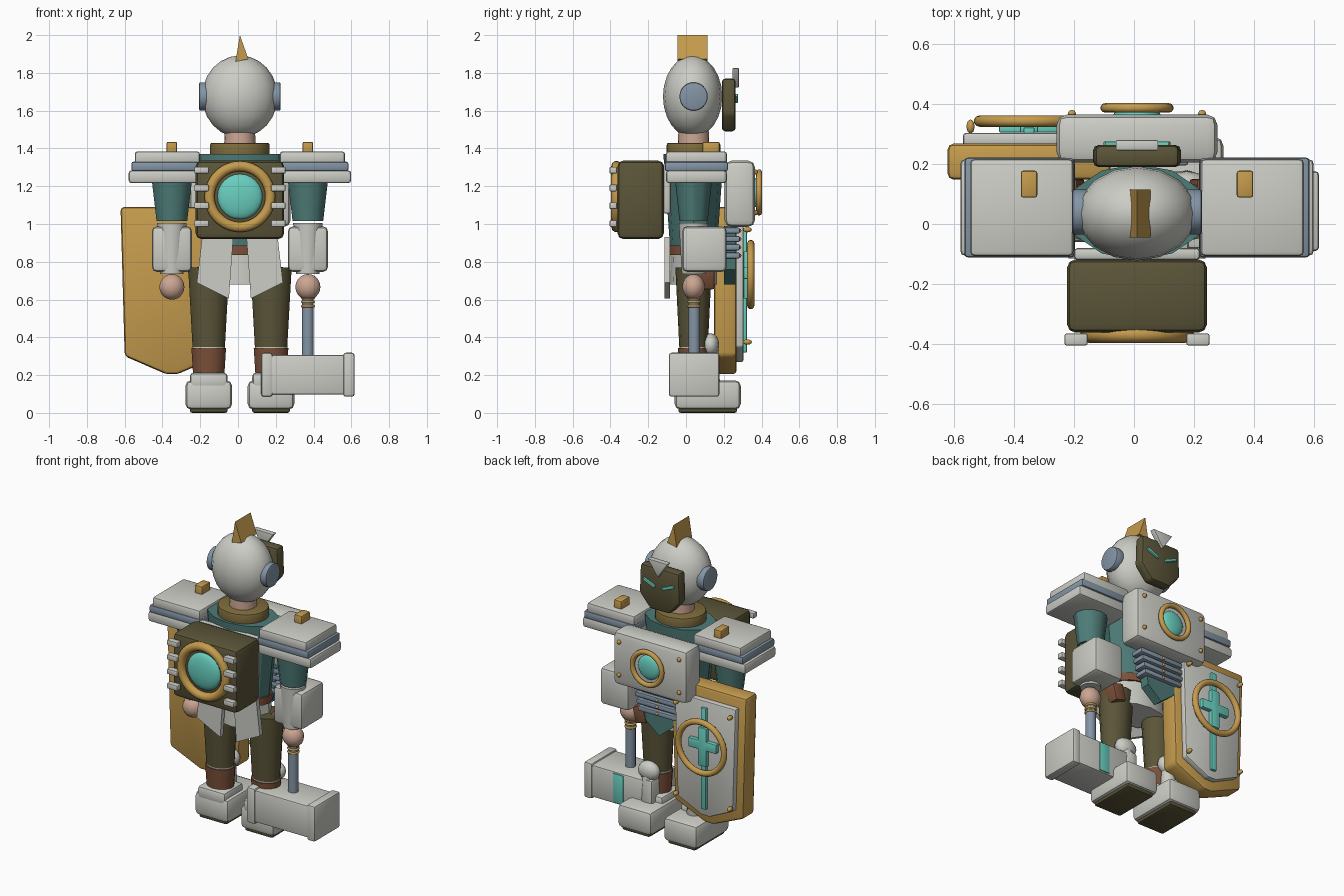
import bpy, bmesh, math
from mathutils import Matrix, Vector

cube = bpy.data.objects.get("Cube")
if cube:
    bpy.data.objects.remove(cube, do_unlink=True)

CX = 0.01   # body centre line
BY = 0.04   # body depth centre


def material(name, rgb):
    m = bpy.data.materials.new(name)
    m.use_nodes = True
    m.diffuse_color = (*rgb, 1)
    m.node_tree.nodes["Principled BSDF"].inputs["Base Color"].default_value = (*rgb, 1)
    return m


WHITE = material("light grey armour", (.6, .61, .56))
GOLD = material("gold trim", (.56, .33, .075))
OLIVE = material("dark olive", (.105, .09, .04))
TEAL = material("deep teal cloth", (.075, .2, .185))
GLOW = material("bright teal", (.14, .62, .52))
STEEL = material("blue grey steel", (.23, .3, .38))
SKIN = material("skin", (.6, .38, .29))
BROWN = material("brown leather", (.2, .08, .04))
BRASS = material("dull brass collar", (.21, .15, .045))


def finish(name, bm, mat, loc, turn=None, scale=(1, 1, 1), angle=35):
    m = Matrix.Translation(loc) @ (turn or Matrix()) @ Matrix.Diagonal((*scale, 1))
    bm.transform(m)
    bmesh.ops.recalc_face_normals(bm, faces=bm.faces)
    me = bpy.data.meshes.new(name)
    bm.to_mesh(me)
    bm.free()
    me.materials.append(mat)
    me.polygons.foreach_set("use_smooth", [True] * len(me.polygons))
    me.set_sharp_from_angle(angle=math.radians(angle))
    ob = bpy.data.objects.new(name, me)
    bpy.context.collection.objects.link(ob)
    return ob


def soften(bm, width):
    if width:
        bmesh.ops.bevel(bm, geom=bm.edges[:], offset=width, segments=2,
                        affect='EDGES', profile=.5, clamp_overlap=True)


def box(name, mat, loc, size, bevel=.01, turn=None):
    bm = bmesh.new()
    bmesh.ops.create_cube(bm, size=1)
    bm.transform(Matrix.Diagonal((*size, 1)))
    soften(bm, bevel)
    return finish(name, bm, mat, loc, turn)


def tube(name, mat, loc, low, high, depth, sides=20, axis=None, flat=1, bevel=0):
    bm = bmesh.new()
    bmesh.ops.create_cone(bm, cap_ends=True, segments=sides, radius1=low,
                          radius2=high, depth=depth)
    if bevel:
        rims = [e for e in bm.edges if any(len(f.verts) > 4 for f in e.link_faces)]
        bmesh.ops.bevel(bm, geom=rims, offset=bevel, segments=2, affect='EDGES', profile=.5)
    turn = Matrix.Rotation(math.pi / 2, 4, axis) if axis else None
    return finish(name, bm, mat, loc, turn, (1, flat, 1), 32)


def ball(name, mat, loc, radii, segs=16, rings=10):
    bm = bmesh.new()
    bmesh.ops.create_uvsphere(bm, u_segments=segs, v_segments=rings, radius=1)
    return finish(name, bm, mat, loc, None, radii, 60)


def ring(name, mat, loc, major, minor, upright=True):
    # a small circle swept around the ring's axis
    bm = bmesh.new()
    bmesh.ops.create_circle(bm, segments=10, radius=minor, matrix=Matrix.Translation((major, 0, 0))
                            @ Matrix.Rotation(math.pi / 2, 4, 'X'))
    bmesh.ops.spin(bm, geom=bm.edges[:], cent=(0, 0, 0), axis=(0, 0, 1),
                   angle=math.tau, steps=36, use_merge=True)
    bmesh.ops.remove_doubles(bm, verts=bm.verts[:], dist=.0001)
    return finish(name, bm, mat, loc, Matrix.Rotation(math.pi / 2, 4, 'X') if upright else None, angle=60)


def plate(name, mat, cx, outline, y0, y1, bevel=0):
    # outline in x and z, extruded along y
    bm = bmesh.new()
    face = bm.faces.new([bm.verts.new((x, y0, z)) for x, z in outline])
    new = bmesh.ops.extrude_face_region(bm, geom=[face])["geom"]
    bmesh.ops.translate(bm, vec=(0, y1 - y0, 0), verts=[v for v in new if isinstance(v, bmesh.types.BMVert)])
    soften(bm, bevel)
    return finish(name, bm, mat, (cx, 0, 0))


def mirrored(half):
    return half + [(-x, z) for x, z in reversed(half) if x]


# Head, ears, crest and neck
ball("head", WHITE, (CX, .035, 1.675), (.2, .157, .217), 16, 12)
plate("head_crest", GOLD, 0, [(-.013, 1.86), (.055, 1.873), (.01, 2)], -.045, .115)
tube("neck", SKIN, (CX, BY, 1.44), .085, .08, .12)
tube("collar", BRASS, (CX, BY, 1.385), .158, .158, .09, 24, flat=.9, bevel=.012)

# Face mask with brow and eye slits
plate("face_mask", OLIVE, CX, mirrored([(.07, 1.49), (.147, 1.58), (.14, 1.77)]), .19, .263, .018)
plate("mask_brow", WHITE, CX, [(-.072, 1.825), (.072, 1.825), (0, 1.72)], .245, .28, .004)

# Torso, chest plate and ribs
tube("torso", TEAL, (CX, BY, 1.11), .18, .235, .52, 12, flat=.68)
tube("pelvis", WHITE, (CX, BY, .79), .19, .18, .22, 12, flat=.66)
tube("belt", BROWN, (CX, BY, .86), .19, .19, .05, 16, flat=.7)
box("chest_plate", WHITE, (CX, .285, 1.16), (.537, .16, .35), .035)
ring("chest_ring", GOLD, (CX, .387, 1.167), .106, .016)
ball("chest_gem", GLOW, (CX, .365, 1.167), (.078, .025, .078), 24, 12)
box("back_plate", WHITE, (CX, -.1, 1.19), (.42, .04, .27), .012)
plate("front_tabard", TEAL, CX, mirrored([(0, .68), (.1, .76), (.13, .99)]), .2, .262)
for i in range(4):
    z = .965 - i * .044
    box("rib", STEEL, (CX, .24, z), (.34 - i * .02, .09, .032), .008)
    ball("rib_stud", GOLD, (CX, .285, z), (.01, .008, .01), 8, 6)

# Backpack with ringed lens
box("backpack", OLIVE, (CX, -.24, 1.128), (.468, .245, .415), .03)
ring("backpack_ring", GOLD, (CX, -.368, 1.145), .161, .028)
ball("backpack_lens", GLOW, (CX, -.36, 1.145), (.12, .035, .12), 24, 12)

# Parts found on both sides
for s in (-1, 1):
    arm, leg = CX + s * .36, CX + s * .165
    side = "left" if s > 0 else "right"
    tube(side + "_ear_disc", STEEL, (CX + s * .187, BY, 1.675), .075, .075, .058, 24, 'Y', bevel=.008)
    box(side + "_eye", GLOW, (CX + s * .068, .265, 1.665), (.09, .02, .018), .004,
        Matrix.Rotation(-s * .4, 4, 'Y'))
    for z in (1.06, 1.275):
        ball(side + "_chest_rivet", GOLD, (CX + s * .217, .367, z), (.014, .014, .014), 8, 6)
    for i in range(4):
        box(side + "_backpack_clip", WHITE, (CX + s * .203, -.385, 1.285 - i * .094), (.077, .04, .036), .007)

    # Layered shoulder and its knob
    box(side + "_shoulder_top", WHITE, (CX + s * .384, .055, 1.35), (.345, .325, .07), .016)
    box(side + "_shoulder_band", STEEL, (CX + s * .392, .055, 1.305), (.366, .334, .05), .012)
    box(side + "_shoulder_base", WHITE, (CX + s * .398, .055, 1.25), (.382, .322, .068), .016)
    box(side + "_shoulder_knob", GOLD, (arm, .133, 1.4), (.055, .09, .07), .008)

    # Arm
    tube(side + "_upper_arm", TEAL, (arm, BY, 1.13), .081, .108, .23, 12, flat=.92)
    tube(side + "_forearm", WHITE, (arm, BY, .87), .062, .078, .27, 12)
    box(side + "_gauntlet", WHITE, (arm, .098, .867), (.212, .235, .24), .025)
    ball(side + "_hand", SKIN, (arm, BY, .667), (.068, .06, .068), 14, 10)

    # Skirt panels and pouch
    panel = [(.035, .93), (.2, .93), (.228, .69), (.058, .605)]
    plate(side + "_skirt_panel", WHITE, CX, [(s * x, z) for x, z in panel], -.115, -.085)
    box(side + "_pouch", BROWN, (CX + s * .225, .09, .715), (.08, .12, .11), .01,
        Matrix.Rotation(s * .25, 4, 'Y'))

    # Leg, boot and foot
    tube(side + "_leg", OLIVE, (leg, BY, .56), .088, .112, .42, 14, flat=.86)
    tube(side + "_boot_trim", WHITE, (leg, BY, .348), .088, .088, .012, 14, flat=.86)
    tube(side + "_boot", BROWN, (leg, BY, .265), .084, .094, .155, 14, flat=.88)
    box(side + "_ankle", WHITE, (leg, BY, .17), (.2, .2, .085), .02)
    box(side + "_foot", WHITE, (leg, .115, .095), (.247, .35, .155), .03)
    box(side + "_sole", OLIVE, (leg, .115, .02), (.2, .31, .04), .012)
    tube(side + "_shin_guard", WHITE, (leg, .13, .25), .05, .04, .2, 12, bevel=.01)
    ball(side + "_shin_cap", WHITE, (leg, .13, .36), (.075, .046, .062), 12, 8)

# Hammer
HX = CX + .36
tube("hammer_handle", STEEL, (HX, .043, .46), .031, .031, .36, 14)
for z in (.565, .588, .61):
    ring("hammer_grip_ring", GOLD, (HX, .043, z), .03, .007, False)
box("hammer_head", WHITE, (HX, .043, .202), (.42, .25, .21), .012)
for s in (-1, 1):
    box("hammer_cap", WHITE, (HX + s * .217, .043, .202), (.06, .267, .233), .014)
box("hammer_stripe", GLOW, (HX, .169, .202), (.075, .009, .19), .002)

# Shield with emblem bars, ring and rivets
SX = CX - .36
plate("shield_body", GOLD, SX, mirrored([(.03, .205), (.25, .3), (.272, 1.09)]), .148, .268, .02)
plate("shield_face", WHITE, SX, mirrored([(.03, .27), (.2, .35), (.22, 1.02)]), .26, .304, .01)
box("shield_strip", GLOW, (SX, .312, .65), (.036, .02, .66), .004)
box("shield_cross_upright", GLOW, (SX, .32, .73), (.06, .03, .25), .005)
box("shield_cross_arm", GLOW, (SX, .32, .74), (.2, .03, .06), .005)
ring("shield_ring", GOLD, (SX, .343, .732), .165, .019)
for s in (-1, 1):
    for z in (.375, .97):
        ball("shield_rivet", GOLD, (SX + s * .195, .325, z), (.014, .024, .014), 8, 6)
